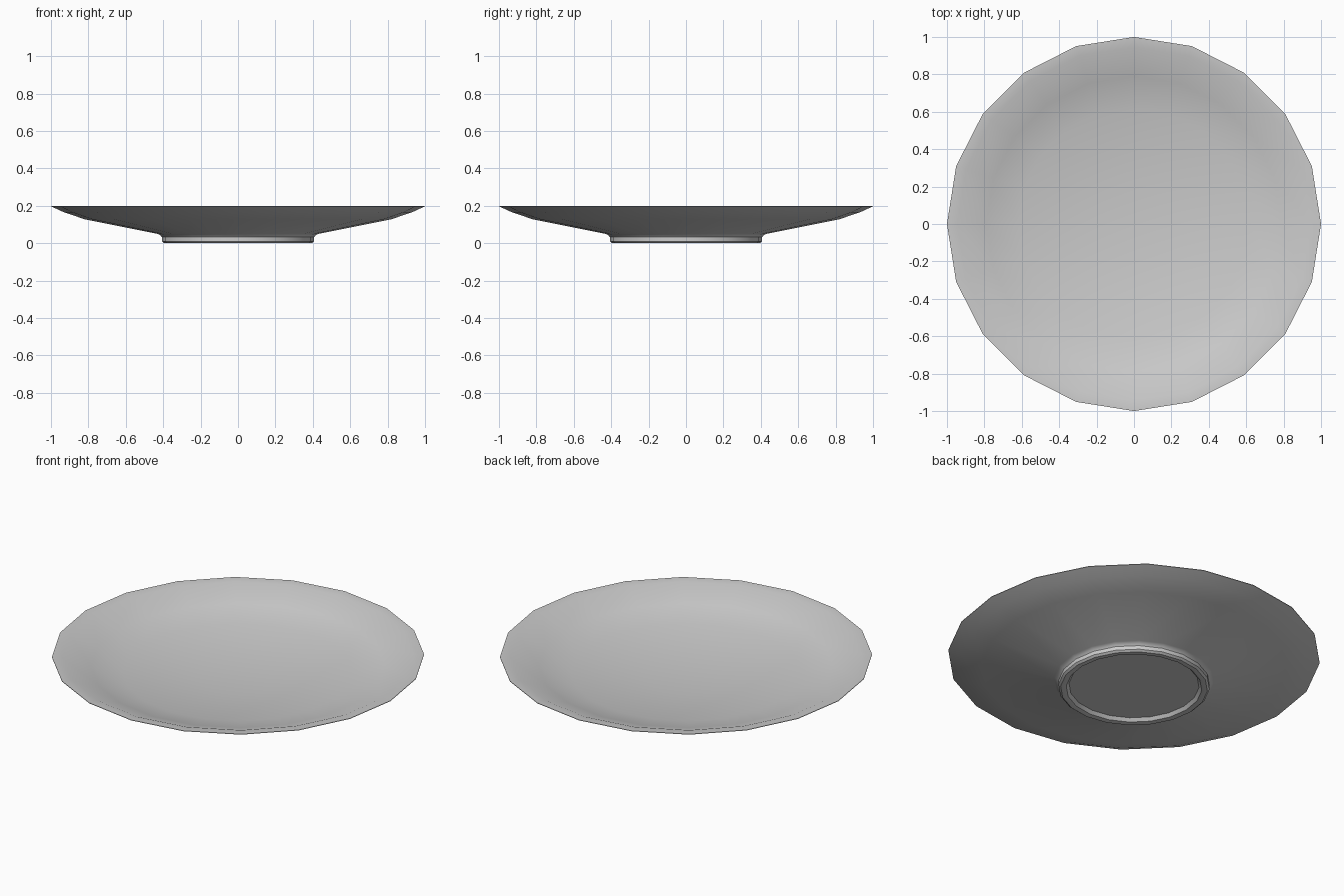
import bpy, bmesh, math

if "Cube" in bpy.data.objects:
    bpy.data.objects.remove(bpy.data.objects["Cube"])

SIDES = 20

# Closed half-section (radius, height): underside centre -> foot -> wall -> rim -> dish centre
PROFILE = [
    (0.0, 0.02), (0.35, 0.02), (0.365, 0.002), (0.375, 0.0), (0.395, 0.0), (0.407, 0.01),
    (0.407, 0.032), (0.415, 0.042), (0.43, 0.05), (0.82, 0.128), (0.93, 0.165),
    (1.0, 0.197), (1.0, 0.2), (0.945, 0.198), (0.79, 0.139), (0.62, 0.1),
    (0.21, 0.066), (0.0, 0.064),
]


def lathe(name, profile, sides):
    """Spin a half-section around z; end points on the axis become poles."""
    bm = bmesh.new()
    rings = []
    for r, z in profile:
        n = sides if r > 0 else 1
        rings.append([bm.verts.new((r * math.cos(2 * math.pi * i / sides),
                                    r * math.sin(2 * math.pi * i / sides), z))
                      for i in range(n)])
    for a, b in zip(rings, rings[1:]):
        for i in range(sides):
            j = (i + 1) % sides
            corners = [a[i % len(a)], a[j % len(a)], b[j % len(b)], b[i % len(b)]]
            bm.faces.new(list(dict.fromkeys(corners)))
    bmesh.ops.recalc_face_normals(bm, faces=bm.faces)
    mesh = bpy.data.meshes.new(name)
    bm.to_mesh(mesh)
    bm.free()
    obj = bpy.data.objects.new(name, mesh)
    bpy.context.collection.objects.link(obj)
    return obj


# Plate with raised foot ring
plate = lathe("plate", PROFILE, SIDES)
bpy.context.view_layer.objects.active = plate
plate.select_set(True)
bpy.ops.object.shade_smooth_by_angle(angle=math.radians(30))
